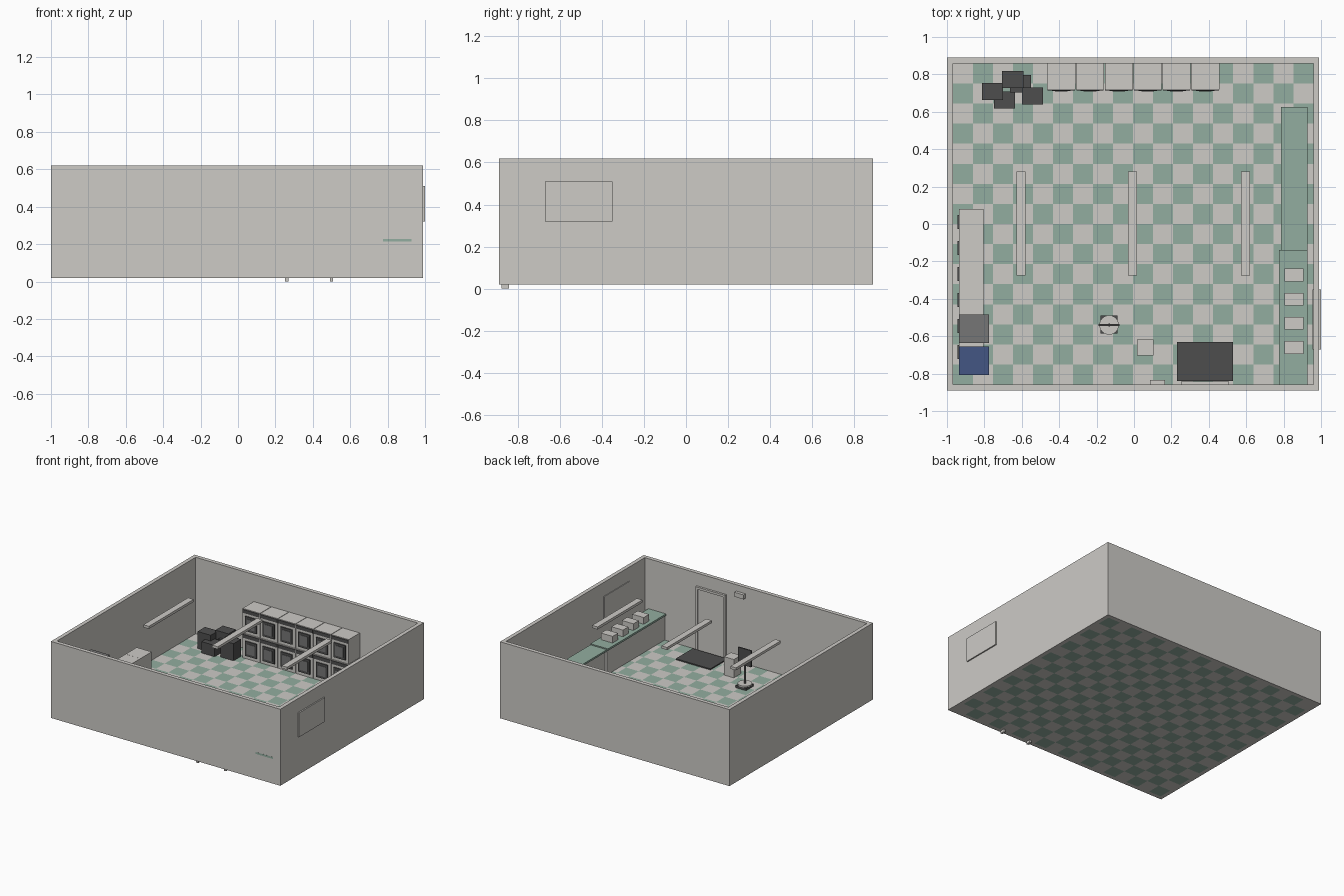
import bpy, bmesh

cube = bpy.data.objects.get("Cube")
if cube:
    bpy.data.objects.remove(cube, do_unlink=True)


def material(name, rgb):
    m = bpy.data.materials.new(name)
    m.use_nodes = True
    m.diffuse_color = (*rgb, 1)
    m.node_tree.nodes["Principled BSDF"].inputs["Base Color"].default_value = (*rgb, 1)
    return m


WHITE = material("warm white", (0.61, 0.595, 0.565))
GREEN = material("sage green", (0.29, 0.42, 0.35))
DARK = material("charcoal", (0.076, 0.076, 0.076))
GREY = material("mid grey", (0.18, 0.18, 0.18))
BLUE = material("navy blue", (0.056, 0.093, 0.23))


def add_object(name, bm, *mats):
    mesh = bpy.data.meshes.new(name)
    bm.to_mesh(mesh)
    bm.free()
    for m in mats:
        mesh.materials.append(m)
    ob = bpy.data.objects.new(name, mesh)
    bpy.context.scene.collection.objects.link(ob)
    return ob


def box(name, xs, ys, zs, mat):
    """Box from its extents along x, y and z."""
    bm = bmesh.new()
    bmesh.ops.create_cube(bm, size=1)
    for v in bm.verts:
        v.co = [lo + (c + 0.5) * (hi - lo) for c, (lo, hi) in zip(v.co, (xs, ys, zs))]
    return add_object(name, bm, mat)


def cylinder(name, x, y, radius, z0, z1, mat, sides=24):
    bm = bmesh.new()
    bmesh.ops.create_cone(bm, cap_ends=True, segments=sides, radius1=radius,
                          radius2=radius, depth=z1 - z0)
    bmesh.ops.translate(bm, verts=bm.verts, vec=(x, y, (z0 + z1) / 2))
    return add_object(name, bm, mat)


FLOOR = 0.02
BASE = FLOOR + 0.001
TOP = 0.62
X0, X1, Y = -1.0, 0.99, 0.89
T = 0.031

# Chequered floor: tiles alternate by column and row
COLS, ROWS = 18, 16
bm = bmesh.new()
bmesh.ops.create_grid(bm, x_segments=COLS, y_segments=ROWS, size=0.5)
for f in bm.faces:
    c = f.calc_center_median()
    col, row = int((c.x + 0.5) * COLS), int((0.5 - c.y) * ROWS)
    f.material_index = (col + row + 1) % 2
for v in bm.verts:
    v.co = ((X0 + X1) / 2 + v.co.x * (X1 - X0 - 2 * T), v.co.y * 2 * (Y - T), FLOOR)
add_object("tiled_floor", bm, GREEN, WHITE)

# Walls: one continuous ring
bm = bmesh.new()
rings = []
for inset, z in ((0, FLOOR), (0, TOP), (T, TOP), (T, FLOOR)):
    a, b, d = X0 + inset, X1 - inset, Y - inset
    rings.append([bm.verts.new((x, y, z)) for x, y in ((a, -d), (b, -d), (b, d), (a, d))])
for k in range(4):
    lower, upper = rings[k], rings[(k + 1) % 4]
    for i in range(4):
        j = (i + 1) % 4
        bm.faces.new((lower[i], lower[j], upper[j], upper[i]))
bmesh.ops.recalc_face_normals(bm, faces=bm.faces)
add_object("walls", bm, WHITE)

# Window panel through the left wall
box("window_panel", (0.954, 1.0), (-0.67, -0.35), (0.32, 0.51), WHITE)

# Door frame inside the front wall
for side, x in (("right", 0.26), ("left", 0.5)):
    box(f"door_post_{side}", (x - 0.009, x + 0.009), (-0.877, -0.842), (0, 0.52), WHITE)
box("door_header", (0.251, 0.509), (-0.877, -0.842), (0.502, 0.52), WHITE)
box("door_panel", (0.269, 0.491), (-0.86, -0.853), (BASE, 0.502), WHITE)
box("door_mat", (0.23, 0.53), (-0.84, -0.63), (BASE, 0.03), DARK)
box("wall_sensor", (0.085, 0.165), (-0.86, -0.835), (0.535, 0.57), WHITE)

# Ceiling lamps
for i, x in enumerate((-0.605, -0.007, 0.595)):
    box(f"ceiling_lamp_{i}", (x - 0.024, x + 0.024), (-0.275, 0.28), (0.595, 0.615), WHITE)

# Stacked washers along the back wall
H = 0.195
for col in range(6):
    x = -0.389 + col * 0.154
    for level in range(2):
        z = BASE + level * H
        tag = f"{col}_{level}"
        box(f"washer_body_{tag}", (x - 0.075, x + 0.075), (0.72, 0.858), (z, z + H - 0.003), WHITE)
        box(f"washer_control_strip_{tag}", (x - 0.073, x + 0.073), (0.715, 0.72),
            (z + 0.16, z + 0.187), DARK)
        box(f"washer_door_{tag}", (x - 0.05, x + 0.05), (0.712, 0.72), (z + 0.025, z + 0.14), DARK)
        box(f"washer_glass_{tag}", (x - 0.034, x + 0.034), (0.709, 0.712),
            (z + 0.043, z + 0.122), GREY)

# Dryers along the right wall, doors towards the wall
for i in range(6):
    y = 0.011 - i * 0.139
    box(f"dryer_body_{i}", (-0.935, -0.805), (y - 0.069, y + 0.069), (BASE, 0.22), WHITE)
    box(f"dryer_door_{i}", (-0.945, -0.935), (y - 0.038, y + 0.038), (0.07, 0.165), DARK)

# Vending machines
for name, y, mat in (("grey", -0.56, GREY), ("blue", -0.73, BLUE)):
    box(f"vending_machine_{name}", (-0.936, -0.775), (y - 0.076, y + 0.076), (BASE, 0.42), mat)

# Pile of laundry bags in the back corner
bags = ((-0.757, 0.708, 0.155), (-0.648, 0.773, 0.17), (-0.692, 0.663, 0.11),
        (-0.543, 0.685, 0.155), (-0.607, 0.75, 0.12))
for i, (x, y, top) in enumerate(bags):
    box(f"laundry_bag_{i}", (x - 0.057, x + 0.057), (y - 0.046, y + 0.046), (BASE, top), DARK)

# Counter and folding table along the left wall
box("counter_body", (0.785, 0.92), (-0.858, -0.145), (BASE, 0.213), WHITE)
box("counter_top", (0.775, 0.928), (-0.8905, -0.14), (0.213, 0.228), GREEN)
box("folding_table_body", (0.8, 0.92), (-0.14, 0.61), (BASE, 0.205), WHITE)
box("folding_table_top", (0.785, 0.928), (-0.14, 0.625), (0.205, 0.219), GREEN)
for i in range(4):
    y = -0.273 - i * 0.129
    box(f"folded_stack_{i}", (0.805, 0.905), (y - 0.034, y + 0.034), (0.228, 0.28), WHITE)

# Waste bin
box("waste_bin", (0.017, 0.103), (-0.703, -0.617), (BASE, 0.165), WHITE)

# Standing sign on a weighted base
sx, sy = -0.133, -0.54
box("sign_base", (sx - 0.045, sx + 0.045), (sy - 0.045, sy + 0.05), (BASE, 0.04), DARK)
cylinder("sign_base_disc", sx, sy, 0.052, 0.04, 0.05, WHITE)
cylinder("sign_pole", sx, sy, 0.008, 0.05, 0.2, DARK, 12)
box("sign_panel", (sx - 0.056, sx + 0.056), (sy - 0.005, sy + 0.005), (0.19, 0.32), DARK)
